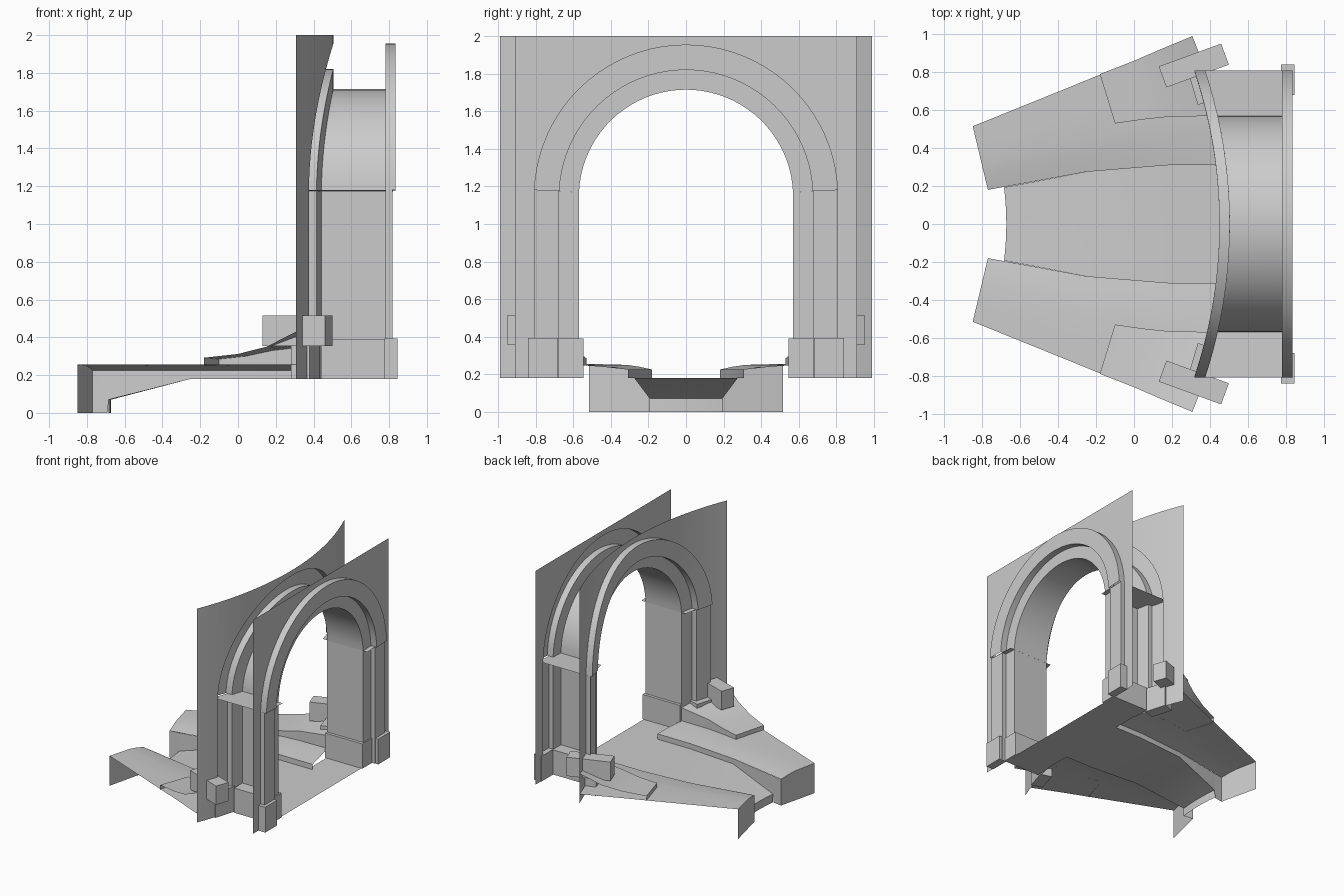
import bpy, math
from mathutils import Vector

if "Cube" in bpy.data.objects:
    bpy.data.objects.remove(bpy.data.objects["Cube"])

stone = bpy.data.materials.new("pale_grey_stone")
stone.use_nodes = True
stone.diffuse_color = (0.6, 0.6, 0.6, 1)
stone.node_tree.nodes["Principled BSDF"].inputs["Base Color"].default_value = (0.6, 0.6, 0.6, 1)

CX, R = -2.08, 2.585          # centre and radius of the curved wall
FLAT = 0.78                   # plane of the flat wall
BASE, TOP, SPRING = 0.18, 2.0, 1.145
OUT, MID, IN = 0.81, 0.675, 0.57   # radii of the arch bands
TILT = math.radians(2.5)
STEPS = 40
ANGLES = [TILT + (math.pi - 2 * TILT) * i / STEPS for i in range(STEPS + 1)]


def sheet(name, rows, toward):
    """Grid of quads through rows of points, turned to face a direction."""
    n = len(rows[0])
    verts = [p for row in rows for p in row]
    faces = [(i * n + j, i * n + j + 1, (i + 1) * n + j + 1, (i + 1) * n + j)
             for i in range(len(rows) - 1) for j in range(n - 1)]
    mesh = bpy.data.meshes.new(name)
    mesh.from_pydata(verts, [], faces)
    mesh.update()
    total = sum((f.normal * f.area for f in mesh.polygons), Vector())
    if total.dot(Vector(toward)) < 0:
        mesh.flip_normals()
    mesh.materials.append(stone)
    obj = bpy.data.objects.new(name, mesh)
    bpy.context.collection.objects.link(obj)
    bpy.ops.object.select_all(action='DESELECT')
    obj.select_set(True)
    bpy.context.view_layer.objects.active = obj
    bpy.ops.object.shade_smooth_by_angle(angle=math.radians(25))
    return obj


def box(name, centre, size, turn=0):
    bpy.ops.mesh.primitive_cube_add(size=1, location=centre, rotation=(0, 0, turn))
    obj = bpy.context.object
    obj.name = name
    obj.scale = size
    obj.data.materials.append(stone)


def curved_x(y, d=0):
    return CX + math.sqrt((R + d) ** 2 - y * y)


def flat_x(y, d=0):
    return FLAT + d


def arch_rows(profile):
    return [[(fx(r * math.cos(a), d), r * math.cos(a), SPRING + r * math.sin(a))
             for fx, r, d in profile] for a in ANGLES]


def jamb_rows(profile, s):
    top = [(fx(r, d), s * r, SPRING + r * math.sin(TILT)) for fx, r, d in profile]
    return [top, [(x, y, BASE) for x, y, z in top]]


def band(fx, sign, depth):
    """Stepped moulding: raised outer band, then recessed inner band."""
    return [(fx, OUT, 0), (fx, OUT, sign * depth), (fx, MID, sign * depth),
            (fx, MID, 0), (fx, IN, 0)]


# Walls, arch mouldings and jamb mouldings on both faces
for label, fx, sign, half in (("flat", flat_x, 1, 0.91), ("curved", curved_x, -1, 0.99)):
    face = (sign, 0, 0)
    over = [[(fx(OUT * math.cos(a)), OUT * math.cos(a), z)
             for z in (SPRING + OUT * math.sin(a), TOP)] for a in ANGLES]
    sheet(label + "_wall_over_arch", over, face)
    sheet(label + "_arch_moulding", arch_rows(band(fx, sign, 0.055)), face)
    for s, side in ((1, "left"), (-1, "right")):
        ys = [OUT + (half - OUT) * i / 4 for i in range(5)]
        sheet(f"{label}_wall_{side}",
              [[(fx(y), s * y, z) for y in ys] for z in (BASE, TOP)], face)
        sheet(f"{label}_jamb_moulding_{side}",
              jamb_rows(band(fx, sign, 0.038), s), face)

# Barrel vault and the passage sides
tunnel = [(curved_x, IN, 0), (flat_x, IN, 0)]
sheet("barrel_vault", arch_rows(tunnel), (0, 0, -1))

for s, side in ((1, "left"), (-1, "right")):
    sheet("passage_side_" + side, jamb_rows(tunnel, s), (0, -s, 0))
    # Ledge at the springing line
    sheet("springing_ledge_" + side,
          [[(fx(r, d), s * r, SPRING + 0.03 * r / OUT + 0.005)
            for fx, d in ((curved_x, -0.04), (flat_x, 0.04))] for r in (IN, MID, OUT)],
          (0, 0, 1))

    # Plinths
    box("flat_plinth_" + side, (0.81, s * 0.76, 0.287), (0.07, 0.16, 0.215))
    box("passage_plinth_" + side, (0.615, s * 0.613, 0.285), (0.35, 0.136, 0.21))
    turn = math.asin(0.745 / R)
    r = 2.545
    box("curved_plinth_" + side,
        (CX + r * math.cos(turn), s * r * math.sin(turn), 0.287), (0.1, 0.19, 0.215), s * turn)

    # Guard block through the curved wall
    box("guard_block_" + side, (0.315, s * 0.835, 0.435), (0.35, 0.118, 0.16),
        s * math.radians(20))

    # Side platform, sloping gently to its kerb
    inner = [(-0.77, 0.18), (-0.25, 0.275), (0.18, 0.31), (curved_x(0.31), 0.31)]
    outer = [(-0.85, 0.515), (-0.4, 0.697), (0.0, 0.86), (0.31, 0.99)]
    slope = ((0, 0.225), (0.2, 0.24), (0.4, 0.25), (0.7, 0.253), (1, 0.255))
    rows = []
    for k, (a, b) in enumerate(zip(inner, outer)):
        row = []
        for v, z in slope:
            x, y = a[0] + (b[0] - a[0]) * v, a[1] + (b[1] - a[1]) * v
            row.append((curved_x(y) if k == 3 else x, s * y, z))
        rows.append(row)
    sheet("platform_" + side, rows, (0, 0, 1))
    sheet("platform_end_" + side, [rows[0], [(x, y, 0) for x, y, z in rows[0]]], (-1, 0, 0))

    # Kerb between platform and path
    kerb = [(-0.77, 0.18, 0), (-0.69, 0.192, 0), (-0.685, 0.193, 0.07),
            (-0.25, 0.275, 0.18), (0.18, 0.31, 0.18), (curved_x(0.31), 0.31, 0.18)]
    sheet("kerb_" + side, [[(x, s * y, 0.225) for x, y, z in kerb],
                           [(x, s * y, z) for x, y, z in kerb]], (0, -s, 0))

    # Raised pad sweeping up to the wall
    pad_in = [(-0.1, 0.53, 0.285), (0.04, 0.55, 0.3), (0.18, 0.565, 0.33), (0.43, 0.57, 0.36)]
    pad_out = [(-0.18, 0.79, 0.292), (0.0, 0.86, 0.312), (0.15, 0.925, 0.35), (0.31, 0.99, 0.43)]
    pad = []
    for k, (a, b) in enumerate(zip(pad_in, pad_out)):
        row = [Vector(a).lerp(Vector(b), v / 4) for v in range(5)]
        if k == 3:
            for p in row:
                p.x = curved_x(p.y)
        pad.append([(p.x, s * p.y, p.z) for p in row])
    sheet("raised_pad_" + side, pad, (0, 0, 1))
    sheet("pad_front_" + side, [pad[0], [(x, y, 0.25) for x, y, z in pad[0]]], (-1, 0, 0))
    edge = [row[0] for row in pad]
    sheet("pad_edge_" + side, [edge, [(x, y, 0.25) for x, y, z in edge]], (0, -s, 0))

# Central path: sloped approach, level part, passage floor
path = [(-0.685, 0.193, 0.07), (-0.25, 0.275, 0.18), (0.18, 0.31, 0.18), (0.45, 0.31, 0.18)]
rows = []
for k, (x, w, z) in enumerate(path):
    row = []
    for i in range(9):
        y = w * (i / 4 - 1)
        bulge = 0.012 * (1 - (y / w) ** 2) if k == 0 else 0
        row.append((x + bulge, y, z))
    rows.append(row)
sheet("path", rows, (0, 0, 1))
sheet("path_end", [rows[0], [(x, y, 0) for x, y, z in rows[0]]], (-1, 0, 0))
sheet("passage_floor", [[(x, y, BASE) for y in (-IN, IN)] for x in (0.45, FLAT)], (0, 0, 1))
